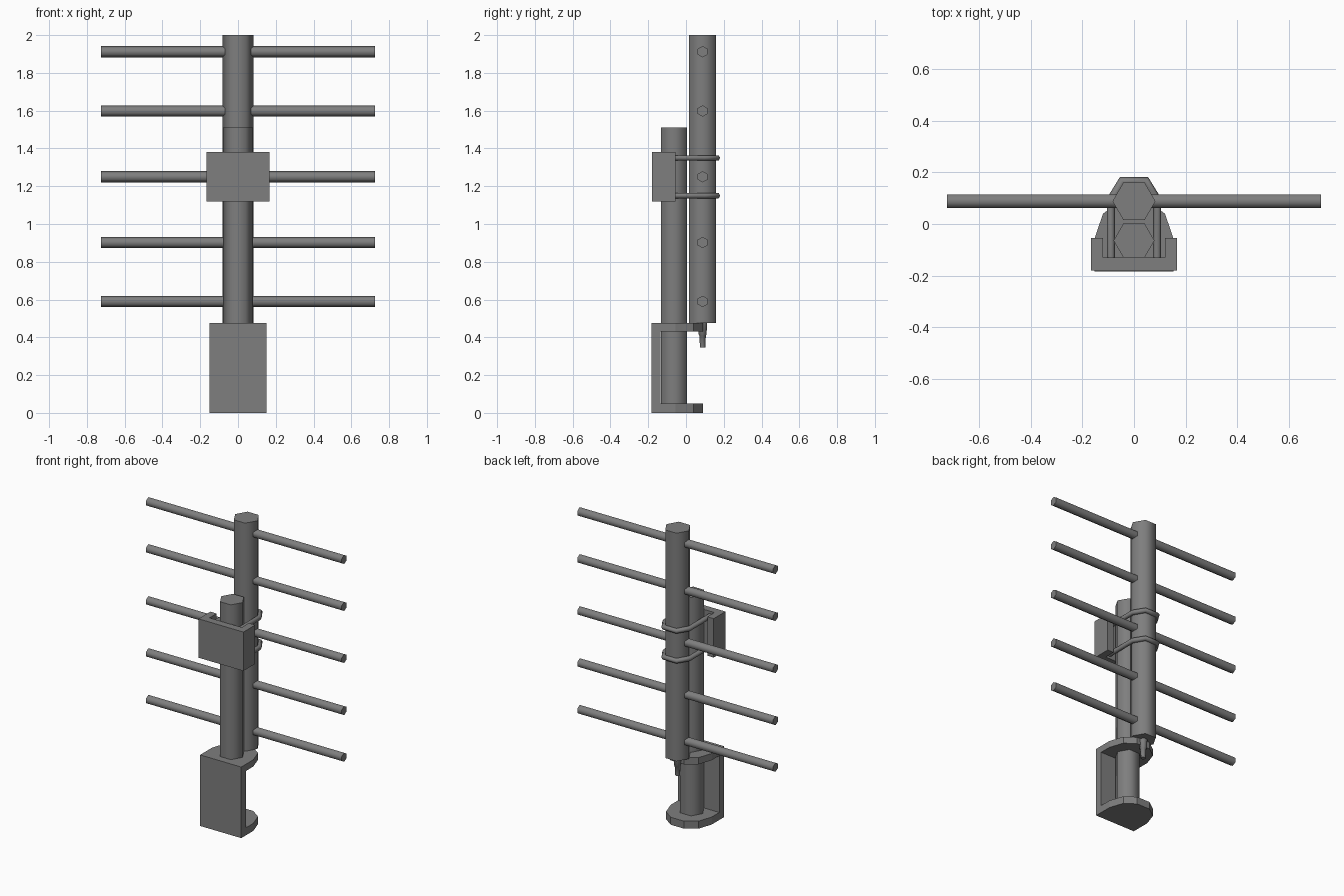
import bpy
import bmesh
from math import sin, cos, pi, radians
from mathutils import Vector

cube = bpy.data.objects.get("Cube")
if cube:
    bpy.data.objects.remove(cube, do_unlink=True)

grey = bpy.data.materials.new("weathered grey metal")
grey.use_nodes = True
colour = (0.21, 0.21, 0.21, 1)
grey.diffuse_color = colour
grey.node_tree.nodes["Principled BSDF"].inputs["Base Color"].default_value = colour


def finish(name, bm, smooth=False):
    bmesh.ops.recalc_face_normals(bm, faces=bm.faces[:])
    mesh = bpy.data.meshes.new(name)
    bm.to_mesh(mesh)
    bm.free()
    mesh.materials.append(grey)
    obj = bpy.data.objects.new(name, mesh)
    bpy.context.collection.objects.link(obj)
    if smooth:
        bpy.ops.object.select_all(action='DESELECT')
        bpy.context.view_layer.objects.active = obj
        obj.select_set(True)
        bpy.ops.object.shade_smooth_by_angle(angle=radians(65))
    return obj


def loft(name, rings, smooth=False):
    """Skin a list of equal rings of points and cap both ends."""
    bm = bmesh.new()
    loops = [[bm.verts.new(p) for p in ring] for ring in rings]
    n = len(loops[0])
    for a, b in zip(loops, loops[1:]):
        for i in range(n):
            j = (i + 1) % n
            bm.faces.new((a[i], a[j], b[j], b[i]))
    bm.faces.new(loops[0])
    bm.faces.new(loops[-1])
    return finish(name, bm, smooth)


def slab(name, outline, z0, z1):
    return loft(name, [[(x, y, z) for x, y in outline] for z in (z0, z1)])


def hexagon(r):
    return [(r * cos(k * pi / 3), r * sin(k * pi / 3)) for k in range(6)]


def post(name, y, sections):
    """Upright hexagonal post from (height, radius) sections."""
    return loft(name, [[(a, y + b, z) for a, b in hexagon(r)]
                       for z, r in sections], True)


MAST_Y, POLE_Y = 0.088, -0.064

# Antenna mast, support pole and cable plug
post("antenna_mast", MAST_Y, [(0.475, 0.083), (2.0, 0.083)])
post("support_pole", POLE_Y, [(0.02, 0.079), (1.51, 0.079)])
post("cable_plug", MAST_Y,
     [(0.48, 0.028), (0.415, 0.024), (0.41, 0.02), (0.345, 0.016)])

# Cross rods through the mast
for i, z in enumerate((0.59, 0.902, 1.25, 1.598, 1.912)):
    loft(f"cross_rod_{i + 1}",
         [[(x, MAST_Y + b, z + a) for a, b in hexagon(0.03)]
          for x in (-0.724, 0.724)], True)

# Channel-shaped clamp plate
half = [(0.166, -0.18), (0.166, -0.055), (0.119, -0.055), (0.119, -0.13)]
slab("clamp_channel", half + [(-x, y) for x, y in reversed(half)], 1.12, 1.38)

# U-bolts wrapped around the mast
side = [(0.089, -0.14), (0.089, 0.095), (0.046, 0.165)]
path = [Vector((x, y, 0)) for x, y in side + [(-x, y) for x, y in reversed(side)]]
for name, z in (("lower_u_bolt", 1.15), ("upper_u_bolt", 1.35)):
    rings = []
    for i, p in enumerate(path):
        before = (p - path[max(i - 1, 0)]).normalized()
        after = (path[min(i + 1, len(path) - 1)] - p).normalized()
        tangent = (before + after).normalized()
        out = Vector((tangent.y, -tangent.x, 0))
        mitre = 1 / max(tangent.dot(before), tangent.dot(after))
        rings.append([p + out * a * mitre + Vector((0, 0, z + b))
                      for a, b in hexagon(0.016)])
    loft(name, rings, True)

# Bottom bracket: front wall with two rounded flanges
edge = [(0.152, -0.183), (0.152, -0.055), (0.12, 0.04), (0.05, 0.09)]
outline = edge + [(-x, y) for x, y in reversed(edge)]
wall = [(0.152, -0.183), (0.152, -0.135), (-0.152, -0.135), (-0.152, -0.183)]
slab("bracket_bottom_flange", outline, 0, 0.05)
slab("bracket_top_flange", outline, 0.43, 0.475)
slab("bracket_wall", wall, 0.05, 0.43)
